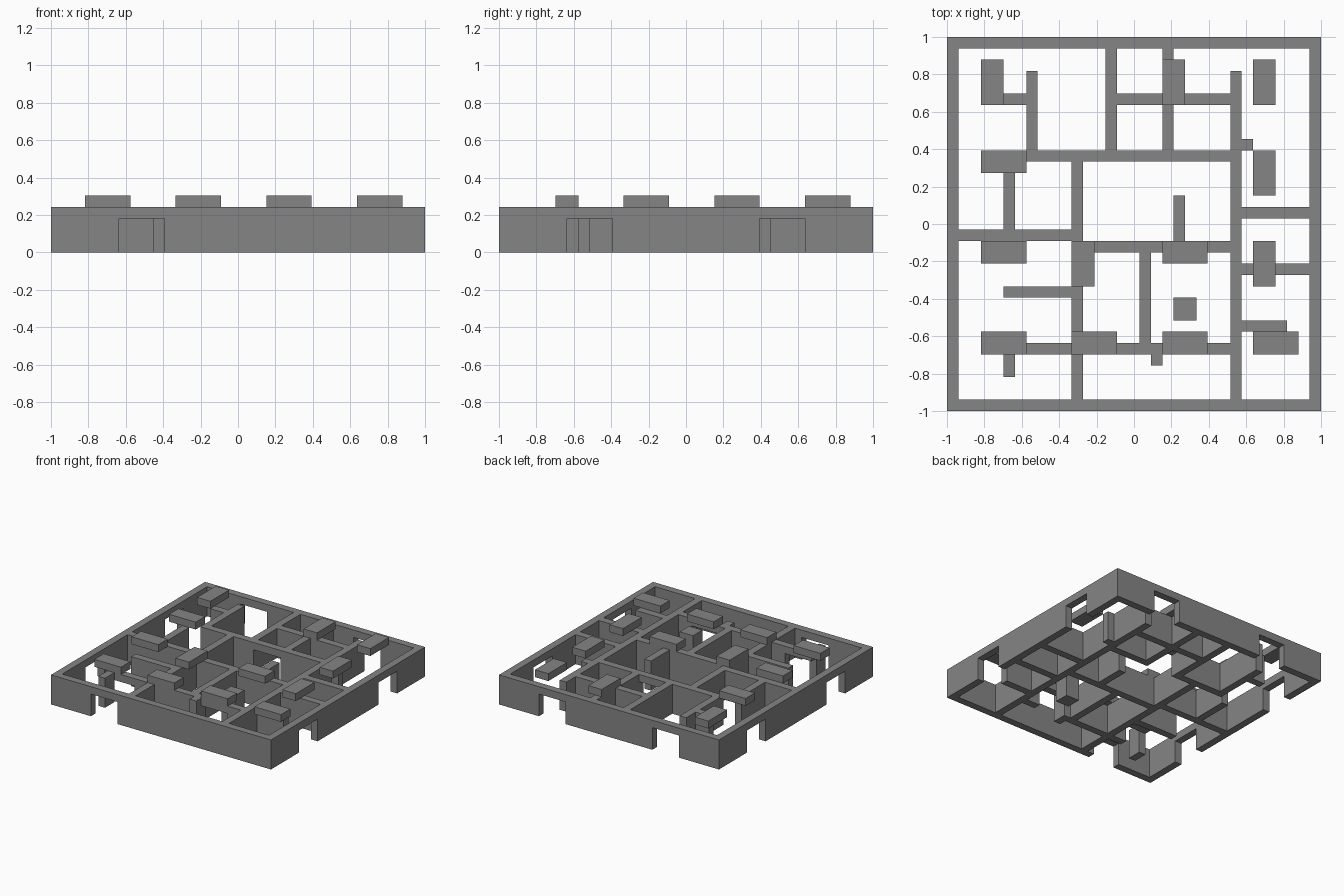
import bpy
import bmesh
from mathutils import Matrix, Vector

old = bpy.data.objects.get("Cube")
if old:
    bpy.data.objects.remove(old)

CELL = 2 / 33          # the plan is a grid of 33 x 33 cells
WALL, DOOR = 4, 3      # heights in cells

grey = bpy.data.materials.new("plain_grey")
grey.use_nodes = True
colour = (0.235, 0.235, 0.235, 1)
grey.diffuse_color = colour
grey.node_tree.nodes["Principled BSDF"].inputs["Base Color"].default_value = colour


def add_box(bm, x0, x1, y0, y1, z0, z1):
    size = Vector((x1 - x0, y1 - y0, z1 - z0)) * CELL
    centre = Vector((x0 + x1 - 33, y0 + y1 - 33, z0 + z1)) * CELL / 2
    bmesh.ops.create_cube(bm, size=1, matrix=Matrix.LocRotScale(centre, None, size))


def finish(name, bm):
    mesh = bpy.data.meshes.new(name)
    bm.to_mesh(mesh)
    bm.free()
    mesh.materials.append(grey)
    bpy.context.collection.objects.link(bpy.data.objects.new(name, mesh))


def wall(name, axis, line, start, end, doors=()):
    """One-cell-thick wall along an axis, with four-cell door openings."""
    bm = bmesh.new()

    def piece(a, b, z0, z1):
        if b > a:
            span = (a, b, line, line + 1) if axis == "x" else (line, line + 1, a, b)
            add_box(bm, *span, z0, z1)

    at = start
    for door in doors:
        piece(at, door, 0, WALL)
        piece(door, door + 4, DOOR, WALL)
        at = door + 4
    piece(at, end, 0, WALL)
    finish(name, bm)


# Outer walls with doorways
wall("front_wall", "x", 0, 0, 33, [6])
wall("back_wall", "x", 32, 0, 33, [6, 23])
wall("right_wall", "y", 0, 1, 32, [6, 23])
wall("left_wall", "y", 32, 1, 32, [6, 23])

# Long partitions
wall("long_partition", "y", 25, 1, 30)
wall("side_partition", "y", 11, 1, 22)
wall("front_partition_right", "x", 5, 5, 11, [5])
wall("front_partition_left", "x", 5, 12, 25, [19])
wall("middle_partition_right", "x", 15, 1, 11)
wall("middle_partition_left", "x", 14, 12, 25)
wall("rear_partition", "x", 22, 7, 25, [15])

# Rear rooms
wall("rear_divider_right", "y", 7, 23, 30)
wall("rear_divider_middle", "y", 14, 23, 32)
wall("rear_divider_left", "y", 19, 23, 32)
wall("rear_cross_wall", "x", 27, 15, 19)
wall("rear_cross_wall_left", "x", 27, 20, 25)
wall("rear_spur", "x", 27, 5, 7)

# Left rooms
wall("left_room_wall_rear", "x", 17, 26, 32)
wall("left_room_wall_front", "x", 12, 26, 32)
wall("left_room_spur", "x", 7, 26, 30)
wall("left_room_post", "x", 23, 26, 27)

# Inner spurs and posts
wall("centre_spur", "y", 20, 15, 19)
wall("centre_divider", "y", 17, 6, 14)
wall("right_spur", "x", 10, 5, 11)
wall("right_room_divider", "y", 5, 16, 21)
wall("front_spur", "y", 5, 3, 5)
wall("front_post", "y", 18, 4, 5)

# Free-standing pillar
bm = bmesh.new()
add_box(bm, 20, 22, 8, 10, 0, WALL)
finish("pillar", bm)

# Raised blocks on an eight-cell lattice: column, row, direction
blocks = [
    (0, 0, "x"), (1, 0, "x"), (2, 0, "x"), (3, 0, "x"),
    (0, 1, "x"), (1, 1, "y"), (2, 1, "x"), (3, 1, "y"),
    (0, 2, "x"), (3, 2, "y"),
    (0, 3, "y"), (2, 3, "y"), (3, 3, "y"),
]
for col, row, direction in blocks:
    x, y = 3 + 8 * col, 7 + 8 * row
    wide, deep = (4, 2) if direction == "x" else (2, 4)
    bm = bmesh.new()
    add_box(bm, x, x + wide, y - deep, y, WALL, WALL + 1)
    finish("roof_block", bm)
